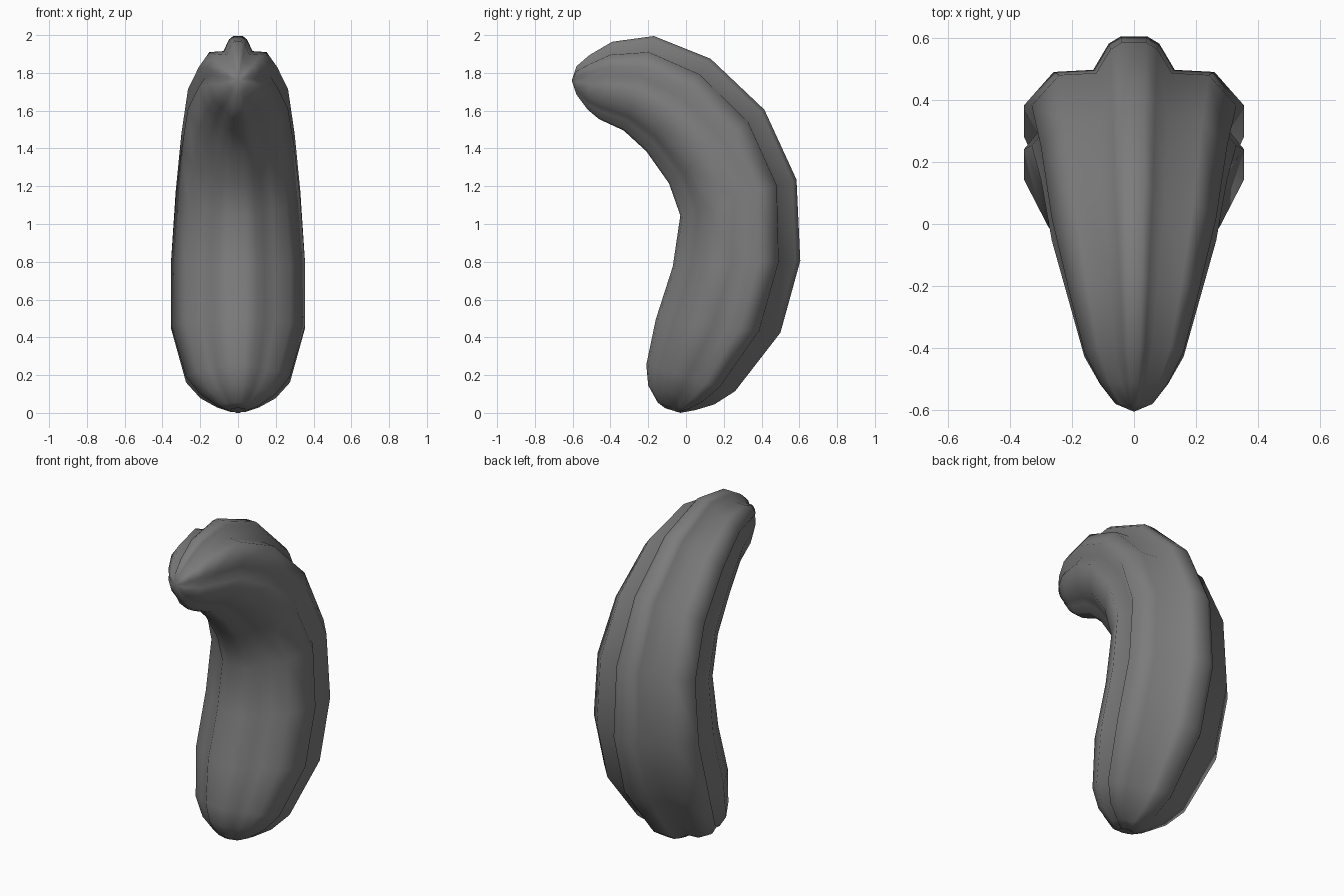
import bpy
import bmesh

cube = bpy.data.objects.get("Cube")
if cube:
    bpy.data.objects.remove(cube)

# One skin colour
skin = bpy.data.materials.new("dark grey skin")
skin.use_nodes = True
colour = (0.2, 0.2, 0.2, 1)
skin.diffuse_color = colour
skin.node_tree.nodes["Principled BSDF"].inputs["Base Color"].default_value = colour

# Half of the six-lobed section, (width, depth), from back ridge to front ridge
half = [(0, 1), (.12, 1), (.23, .965), (.37, .84), (.73, .83), (1, .67),
        (.83, .57), (1, .46), (.78, .23), (.55, .15), (.4, .1), (.28, .02),
        (.12, 0), (0, 0)]
section = half + [(-u, t) for u, t in half[-2:0:-1]]

# Stations along the bend: back y, z, front y, z, half width
stations = [
    (-.03, .005, -.11, .03, .05), (.05, .02, -.15, .06, .11),
    (.15, .05, -.20, .15, .20), (.26, .12, -.21, .26, .275),
    (.50, .43, -.16, .50, .355), (.605, .81, -.07, .78, .355),
    (.585, 1.24, -.03, 1.05, .33), (.415, 1.61, -.09, 1.22, .30),
    (.13, 1.88, -.21, 1.39, .265), (-.17, 2.0, -.33, 1.50, .208),
    (-.39, 1.97, -.46, 1.56, .16), (-.51, 1.90, -.52, 1.61, .11),
    (-.58, 1.84, -.58, 1.69, .06),
]

bm = bmesh.new()
rings = []
for by, bz, fy, fz, w in stations:
    rings.append([bm.verts.new((u * w, fy + (by - fy) * t, fz + (bz - fz) * t))
                  for u, t in section])

# Skin between neighbouring stations
n = len(section)
for low, high in zip(rings, rings[1:]):
    for i in range(n):
        j = (i + 1) % n
        bm.faces.new((low[i], low[j], high[j], high[i]))

# Pointed tip and dimpled base
for ring, pole in ((rings[0], (0, -.065, .04)), (rings[-1], (0, -.605, 1.765))):
    centre = bm.verts.new(pole)
    for i in range(n):
        bm.faces.new((ring[i], ring[(i + 1) % n], centre))

# Rest on the ground
lowest = min(v.co.z for v in bm.verts)
bmesh.ops.translate(bm, verts=bm.verts, vec=(0, 0, -lowest))
bmesh.ops.recalc_face_normals(bm, faces=bm.faces)
mesh = bpy.data.meshes.new("fruit_body")
bm.to_mesh(mesh)
bm.free()
mesh.materials.append(skin)

fruit = bpy.data.objects.new("fruit_body", mesh)
bpy.context.collection.objects.link(fruit)
bpy.context.view_layer.objects.active = fruit
fruit.select_set(True)
bpy.ops.object.shade_smooth()
